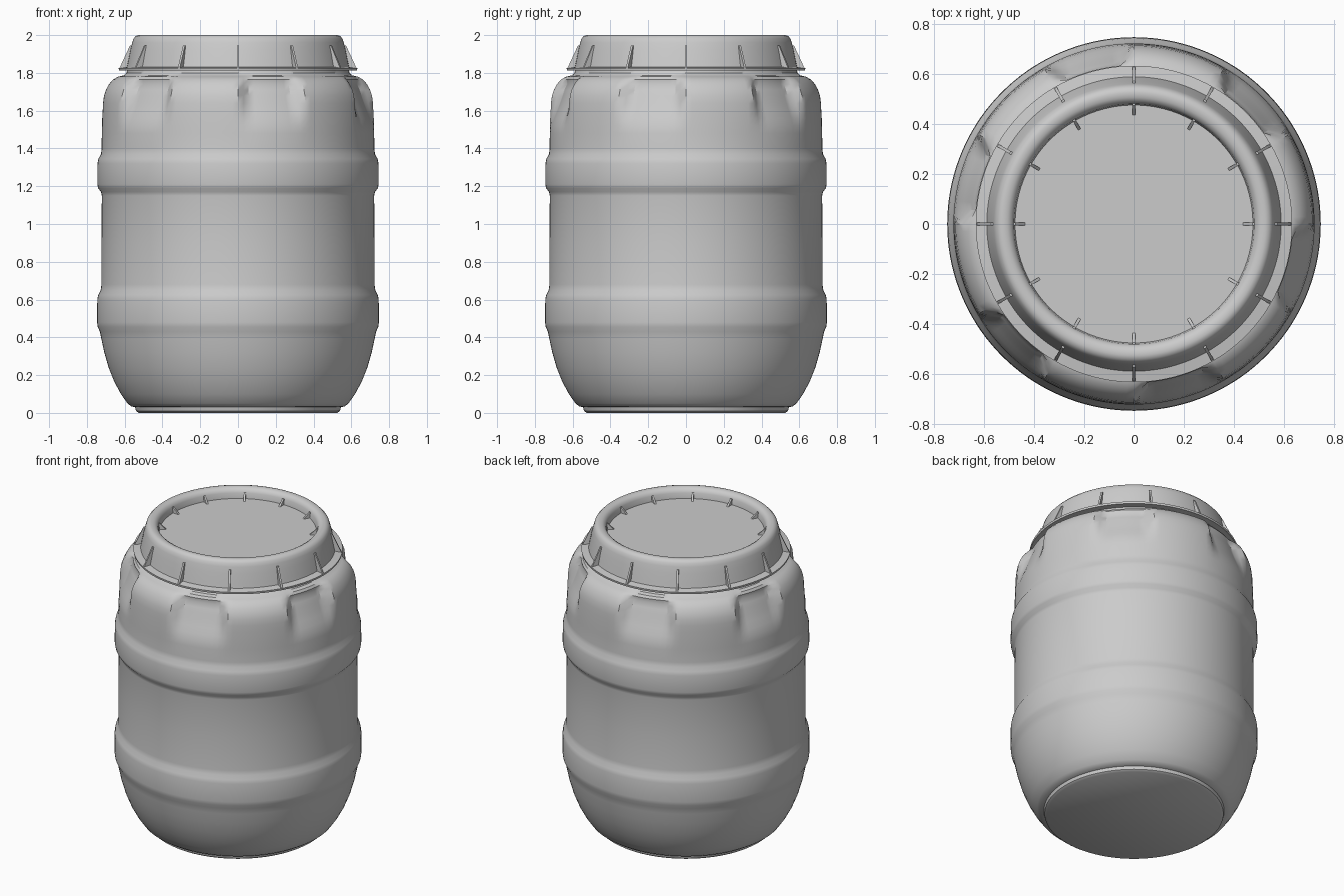
import bpy, bmesh
from math import sin, cos, pi, radians, degrees

if "Cube" in bpy.data.objects:
    bpy.data.objects.remove(bpy.data.objects["Cube"])

SEGMENTS = 144


def finish(bm, name, angle=35):
    bmesh.ops.recalc_face_normals(bm, faces=bm.faces)
    mesh = bpy.data.meshes.new(name)
    bm.to_mesh(mesh)
    bm.free()
    obj = bpy.data.objects.new(name, mesh)
    bpy.context.collection.objects.link(obj)
    bpy.ops.object.select_all(action='DESELECT')
    obj.select_set(True)
    bpy.context.view_layer.objects.active = obj
    bpy.ops.object.shade_smooth_by_angle(angle=radians(angle))
    return obj


def lathe(name, profile, dent=None):
    """Revolve (radius, z) points; both profile ends are capped flat."""
    bm = bmesh.new()
    rings = []
    for r, z in profile:
        ring = []
        for i in range(SEGMENTS):
            a = 2 * pi * i / SEGMENTS
            rr = r - (dent(a, z) if dent else 0)
            ring.append(bm.verts.new((rr * cos(a), rr * sin(a), z)))
        rings.append(ring)
    for lo, hi in zip(rings, rings[1:]):
        for i in range(SEGMENTS):
            j = (i + 1) % SEGMENTS
            bm.faces.new((lo[i], lo[j], hi[j], hi[i]))
    bm.faces.new(rings[0])
    bm.faces.new(rings[-1])
    return finish(bm, name)


def smooth(t):
    t = max(0.0, min(1.0, t))
    return t * t * (3 - 2 * t)


def shoulder_dent(a, z):
    """Six hand grips pressed into the shoulder, 60 degrees apart."""
    off = abs((degrees(a) - 45 + 30) % 60 - 30)
    side = 1 - smooth((off - 9.5) / 6)
    height = smooth((z - 1.48) / 0.22) * (1 - smooth((z - 1.73) / 0.07))
    return 0.055 * side * height


def gussets(name, section, thickness=0.012, count=12):
    """Thin radial ribs with an (r, z) cross-section."""
    bm = bmesh.new()
    for k in range(count):
        a = 2 * pi * k / count
        c, s = cos(a), sin(a)
        sides = []
        for t in (-thickness / 2, thickness / 2):
            sides.append([bm.verts.new((r * c - t * s, r * s + t * c, z))
                          for r, z in section])
        n = len(section)
        bm.faces.new(sides[0])
        bm.faces.new(sides[1])
        for i in range(n):
            j = (i + 1) % n
            bm.faces.new((sides[0][i], sides[0][j], sides[1][j], sides[1][i]))
    return finish(bm, name, 30)


# Barrel body: foot, rounded belly, two hoops, shoulder and neck
body = [(0.525, 0.0), (0.54, 0.01), (0.545, 0.03), (0.565, 0.035),
        (0.585, 0.05), (0.62, 0.10), (0.655, 0.165), (0.685, 0.24),
        (0.708, 0.32), (0.723, 0.39), (0.731, 0.43),
        (0.743, 0.455), (0.746, 0.48), (0.745, 0.60), (0.740, 0.625),
        (0.727, 0.65), (0.723, 0.68), (0.723, 0.90), (0.721, 1.15),
        (0.725, 1.17), (0.741, 1.19), (0.745, 1.21), (0.744, 1.32),
        (0.739, 1.345), (0.725, 1.37), (0.722, 1.40), (0.721, 1.48),
        (0.720, 1.52), (0.719, 1.56), (0.717, 1.60), (0.715, 1.64),
        (0.710, 1.68), (0.700, 1.71), (0.684, 1.74), (0.662, 1.765),
        (0.635, 1.78), (0.605, 1.787), (0.59, 1.80), (0.585, 1.83)]
lathe("barrel_body", body, shoulder_dent)

# Screw lid: flange, tapered wall, rounded rim and recessed top
lid = [(0.58, 1.812), (0.63, 1.812), (0.632, 1.825), (0.588, 1.832),
       (0.582, 1.86), (0.570, 1.92), (0.560, 1.96), (0.553, 1.982),
       (0.540, 1.996), (0.525, 2.0), (0.505, 1.998), (0.489, 1.988),
       (0.480, 1.97), (0.475, 1.935)]
lathe("screw_lid", lid)

# Grip ribs outside the lid and small stiffeners inside the recess
gussets("lid_grip_ribs", [(0.55, 1.82), (0.629, 1.822), (0.572, 1.945), (0.55, 1.945)])
gussets("lid_inner_ribs", [(0.485, 1.93), (0.435, 1.934), (0.474, 1.972), (0.485, 1.972)])
